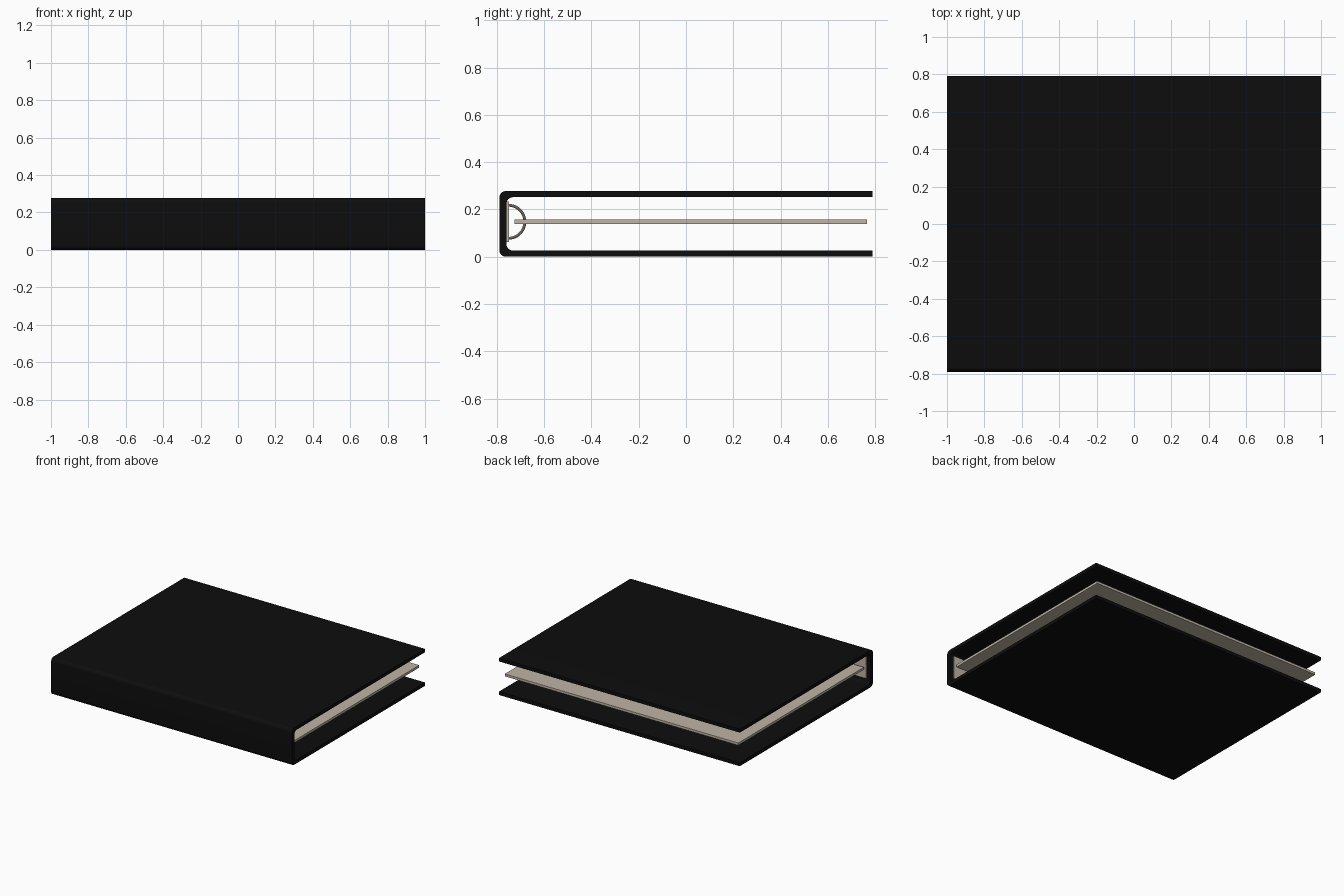
import bpy, bmesh, math

if "Cube" in bpy.data.objects:
    bpy.data.objects.remove(bpy.data.objects["Cube"], do_unlink=True)


def material(name, colour):
    m = bpy.data.materials.new(name)
    m.use_nodes = True
    m.diffuse_color = (*colour, 1)
    m.node_tree.nodes["Principled BSDF"].inputs["Base Color"].default_value = (*colour, 1)
    return m


black = material("black vinyl", (0.004, 0.004, 0.004))
paper = material("warm paper", (0.52, 0.46, 0.38))

D, H, T = 0.79, 0.278, 0.026        # half depth, height, cover thickness
MID, SPINE = 0.148, -0.76           # paper level, inner face of the spine
RING_X = (-0.75, 0, 0.75)
RING_R = 0.07


def add_object(name, bm, mat):
    bmesh.ops.recalc_face_normals(bm, faces=bm.faces)
    mesh = bpy.data.meshes.new(name)
    bm.to_mesh(mesh)
    bm.free()
    mesh.materials.append(mat)
    ob = bpy.data.objects.new(name, mesh)
    bpy.context.collection.objects.link(ob)
    return ob


def smooth(ob):
    bpy.ops.object.select_all(action='DESELECT')
    ob.select_set(True)
    bpy.context.view_layer.objects.active = ob
    bpy.ops.object.shade_smooth_by_angle()


def box(name, y, z, half_x, mat):
    bm = bmesh.new()
    bmesh.ops.create_cube(bm, size=1)
    for v in bm.verts:
        v.co = (v.co.x * 2 * half_x, y[v.co.y > 0], z[v.co.z > 0])
    return add_object(name, bm, mat)


def arc(cy, cz, r, start, end, steps=6):
    angles = [math.radians(start + (end - start) * i / steps) for i in range(steps + 1)]
    return [(cy + r * math.cos(a), cz + r * math.sin(a)) for a in angles]


# Cover: C-shaped profile with rounded spine corners, extruded along x
R = 0.028
profile = [(D, H)] + arc(-D + R, H - R, R, 90, 180) + arc(-D + R, R, R, 180, 270)
profile += [(D, 0), (D, T)] + arc(SPINE + R, T + R, R, 270, 180)
profile += arc(SPINE + R, H - T - R, R, 180, 90) + [(D, H - T)]
bm = bmesh.new()
face = bm.faces.new([bm.verts.new((-1, y, z)) for y, z in profile])
extruded = bmesh.ops.extrude_face_region(bm, geom=[face])["geom"]
bmesh.ops.translate(bm, vec=(2, 0, 0), verts=[g for g in extruded if isinstance(g, bmesh.types.BMVert)])
smooth(add_object("cover", bm, black))

# Ring mechanism plate on the spine
box("ring_plate", (SPINE - 0.003, SPINE + 0.01), (MID - 0.086, MID + 0.086), 0.97, paper)

# Paper stack with punched holes
stack = box("paper_stack", (-0.725, 0.765), (MID - 0.009, MID + 0.009), 0.97, paper)
bm = bmesh.new()
for x in RING_X:
    hole = bmesh.ops.create_cone(bm, cap_ends=True, segments=20, radius1=0.02, radius2=0.02, depth=0.1)
    bmesh.ops.translate(bm, vec=(x, SPINE + 0.01 + RING_R, MID), verts=hole["verts"])
punch = add_object("hole_cutter", bm, paper)
punch.hide_render = True
punch.hide_set(True)
cut = stack.modifiers.new("holes", 'BOOLEAN')
cut.object = punch
cut.operation = 'DIFFERENCE'
cut.solver = 'EXACT'
bpy.context.view_layer.objects.active = stack
bpy.ops.object.modifier_apply(modifier=cut.name)
bpy.data.objects.remove(punch, do_unlink=True)

# Half-round binder rings: a small circle swept along a half circle
for i, x in enumerate(RING_X):
    bm = bmesh.new()
    loops = []
    for k in range(25):
        a = math.radians(-90 + 7.5 * k)
        loop = []
        for j in range(10):
            b = 2 * math.pi * j / 10
            r = RING_R + 0.006 * math.cos(b)
            loop.append(bm.verts.new((x + 0.006 * math.sin(b), SPINE + 0.008 + r * math.cos(a), MID + r * math.sin(a))))
        loops.append(loop)
    for p, q in zip(loops, loops[1:]):
        for j in range(10):
            bm.faces.new((p[j], p[j - 1], q[j - 1], q[j]))
    bm.faces.new(loops[0])
    bm.faces.new(loops[-1])
    smooth(add_object(f"binder_ring_{i + 1}", bm, paper))
